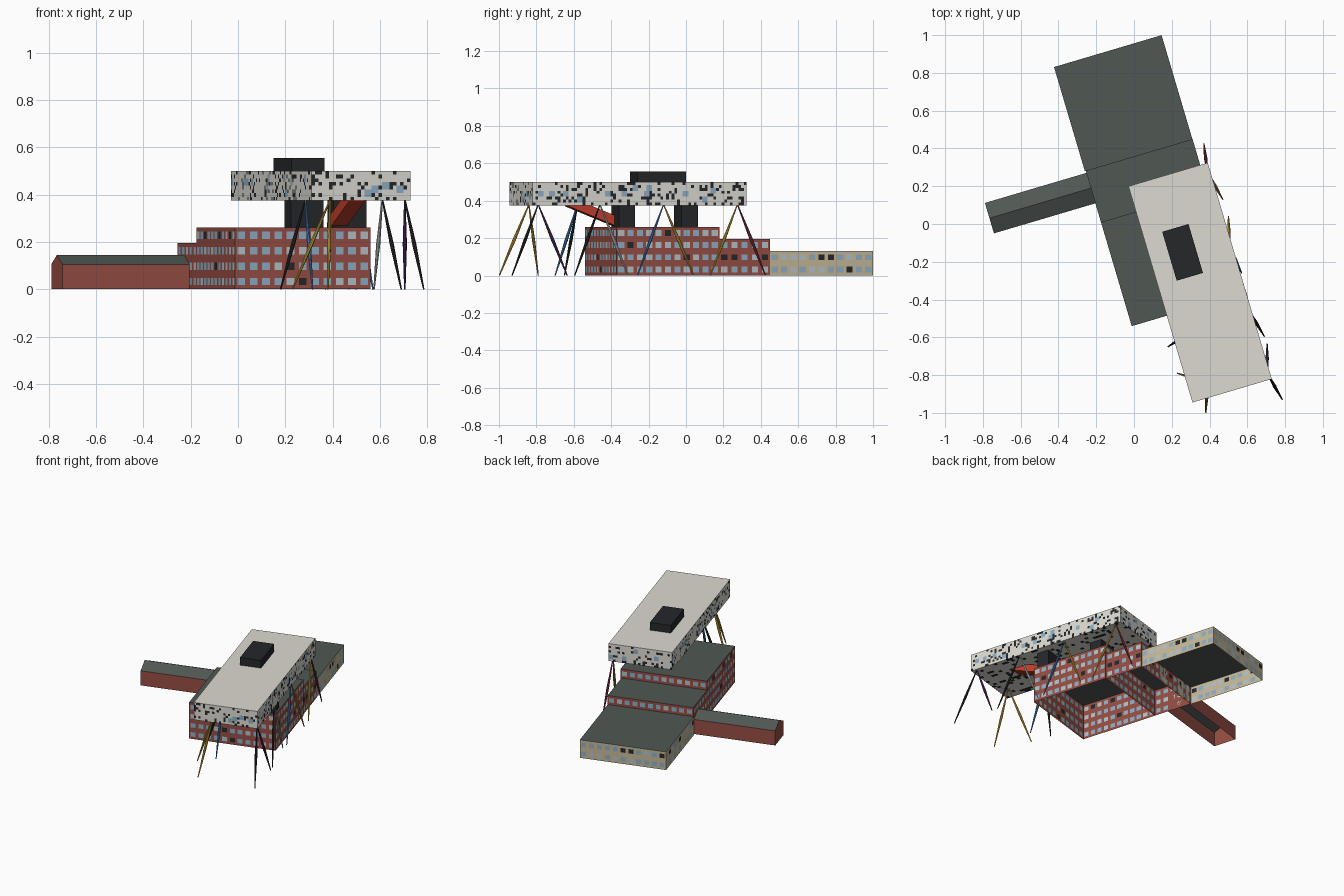
import bpy, bmesh, math, random
from mathutils import Vector, Matrix

if "Cube" in bpy.data.objects:
    bpy.data.objects.remove(bpy.data.objects["Cube"])

random.seed(7)
TURN = Matrix.Rotation(math.radians(16.5), 4, 'Z')   # whole site is turned on plan

COLORS = {
    "brick": (0.30, 0.075, 0.055), "cream": (0.56, 0.48, 0.31), "roof": (0.08, 0.098, 0.088),
    "white": (0.72, 0.70, 0.64), "dark": (0.018, 0.02, 0.023), "glass": (0.27, 0.42, 0.55),
    "pale_glass": (0.45, 0.54, 0.58), "red": (0.55, 0.05, 0.025), "yellow": (0.60, 0.38, 0.04),
    "blue": (0.05, 0.20, 0.48), "purple": (0.09, 0.03, 0.14), "maroon": (0.22, 0.03, 0.05),
    "pale_grey": (0.65, 0.65, 0.65),
}
MATS = {}
for key, rgb in COLORS.items():
    MATS[key] = bpy.data.materials.new(key)
    MATS[key].diffuse_color = (*rgb, 1)


def finish(name, bm, mats, matrix=TURN):
    bmesh.ops.remove_doubles(bm, verts=bm.verts, dist=1e-5)
    me = bpy.data.meshes.new(name)
    bm.to_mesh(me)
    bm.free()
    for m in mats:
        me.materials.append(MATS[m])
    ob = bpy.data.objects.new(name, me)
    ob.matrix_world = matrix
    bpy.context.collection.objects.link(ob)
    return ob


def panel(bm, origin, du, dv, us, vs, pick):
    """Flat sheet cut at us and vs; pick(i, j) gives each cell its colour slot."""
    o, du, dv = Vector(origin), Vector(du), Vector(dv)
    grid = [[bm.verts.new(o + du * u + dv * v) for v in vs] for u in us]
    for i in range(len(us) - 1):
        for j in range(len(vs) - 1):
            f = bm.faces.new((grid[i][j], grid[i + 1][j], grid[i + 1][j + 1], grid[i][j + 1]))
            f.material_index = pick(i, j)


def four_walls(u0, u1, v0, v1):
    """Origin, direction and length of each wall, seen from outside."""
    return [((u0, v0), (1, 0, 0), u1 - u0), ((u1, v0), (0, 1, 0), v1 - v0),
            ((u1, v1), (-1, 0, 0), u1 - u0), ((u0, v1), (0, -1, 0), v1 - v0)]


def window_cuts(length, n, size):
    pitch = length / n
    cuts = [0]
    for k in range(n):
        c = (k + 0.5) * pitch
        cuts += [c - size / 2, c + size / 2]
    return cuts + [length]


def window_block(name, wall, u0, u1, v0, v1, h, rows):
    """Open-bottomed block with rows of windows set in the walls."""
    bm = bmesh.new()
    for (x, y), d, length in four_walls(u0, u1, v0, v1):
        panel(bm, (x, y, 0), d, (0, 0, 1),
              window_cuts(length, round(length / 0.054), 0.034), window_cuts(h, rows, 0.031),
              lambda i, j: random.choices((1, 2, 3), (6, 4, 1))[0] if i % 2 and j % 2 else 0)
    panel(bm, (u0, v0, h), (1, 0, 0), (0, 1, 0), (0, u1 - u0), (0, v1 - v0), lambda i, j: 4)
    finish(name, bm, (wall, "glass", "pale_glass", "dark", "roof"))


def box(name, mat, center, size, tilt=0):
    bm = bmesh.new()
    bmesh.ops.create_cube(bm, size=1, matrix=Matrix.Translation(center)
                          @ Matrix.Rotation(tilt, 4, 'X') @ Matrix.Diagonal((*size, 1)))
    finish(name, bm, (mat,))


def pixels(nu, nv, dark, windows):
    """Random dark cells with scattered two-by-two windows."""
    cells = {(i, j): int(random.random() < dark) for i in range(nu) for j in range(nv)}
    for _ in range(windows):
        a, b = random.randrange(nu - 1), random.randrange(1, nv - 2)
        for i in (a, a + 1):
            for j in (b, b + 1):
                cells[i, j] = 2
    return lambda i, j: cells[i, j]


def steps(length, n):
    return [length * k / n for k in range(n + 1)]


# Stepped blocks on the ground
window_block("main_block", "brick", -0.165, 0.431, -0.515, 0.059, 0.26, 4)
window_block("middle_block", "brick", -0.165, 0.425, 0.059, 0.343, 0.195, 3)
window_block("rear_block", "cream", -0.17, 0.424, 0.343, 0.917, 0.13, 2)

# Gabled side wing
bm = bmesh.new()
profile = [(0.163, 0), (0.163, 0.105), (0.247, 0.145), (0.331, 0.105), (0.331, 0)]
ends = [[bm.verts.new((u, y, z)) for y, z in profile] for u in (-0.725, -0.165)]
for k in range(4):
    f = bm.faces.new((ends[0][k], ends[1][k], ends[1][k + 1], ends[0][k + 1]))
    f.material_index = int(k in (1, 2))
bm.faces.new(ends[0])
bm.faces.new(ends[1][::-1])
bmesh.ops.recalc_face_normals(bm, faces=bm.faces)
finish("side_wing", bm, ("brick", "roof"))

# Raised slab with pixel pattern on walls and underside
U0, U1, V0, V1, Z0, Z1 = 0.0285, 0.4665, -0.994, 0.2, 0.375, 0.5
bm = bmesh.new()
for (x, y), d, length in four_walls(U0, U1, V0, V1):
    n = round(length / 0.0155)
    panel(bm, (x, y, Z0), d, (0, 0, 1), steps(length, n), steps(Z1 - Z0, 8),
          pixels(n, 8, 0.2, n // 6))
panel(bm, (U0, V1, Z0), (1, 0, 0), (0, -1, 0), steps(U1 - U0, 18), steps(V1 - V0, 48),
      pixels(18, 48, 0.18, 0))
panel(bm, (U0, V0, Z1), (1, 0, 0), (0, 1, 0), (0, U1 - U0), (0, V1 - V0), lambda i, j: 0)
finish("raised_slab", bm, ("white", "dark", "glass"))

# Rooftop plant room, lift cores and sloping stair tube
box("rooftop_box", "dark", (0.204, -0.217, 0.527), (0.145, 0.27, 0.056))
box("rear_core", "dark", (0.268, -0.08, 0.318), (0.145, 0.09, 0.118))
box("front_core", "dark", (0.346, -0.452, 0.318), (0.145, 0.09, 0.118))
box("stair_tube", "red", (0.30, -0.60, 0.336), (0.07, 0.31, 0.05), -math.atan2(0.115, 0.29))


# Slanted pencil legs in pairs: shared top, then two feet with colours
def leg(name, mat, top, foot):
    a, b = Vector((*foot, 0)), Vector((*top, 0.38))
    half, r = (b - a).length / 2, 0.009
    bm = bmesh.new()
    for z, r1, r2 in ((0.5, 0.35 * r, r), (1.5, r, 0.35 * r)):
        bmesh.ops.create_cone(bm, cap_ends=False, segments=8, radius1=r1, radius2=r2,
                              depth=half, matrix=Matrix.Translation((0, 0, z * half)))
    finish(name, bm, (mat,),
           Matrix.Translation(a) @ (b - a).to_track_quat('Z', 'Y').to_matrix().to_4x4())


PAIRS = [
    ((0.388, 0.275), ("maroon", (0.37, 0.425)), ("yellow", (0.47, 0.13))),
    ((0.505, -0.12), ("yellow", (0.50, 0.04)), ("blue", (0.57, -0.26))),
    ((0.61, -0.46), ("pale_grey", (0.575, -0.31)), ("dark", (0.69, -0.595))),
    ((0.705, -0.79), ("purple", (0.705, -0.635)), ("dark", (0.785, -0.93))),
    ((0.39, -0.84), ("yellow", (0.38, -0.998)), ("yellow", (0.23, -0.79))),
    ((0.285, -0.58), ("blue", (0.315, -0.70)), ("dark", (0.18, -0.65))),
]
for n, (top, *feet) in enumerate(PAIRS, 1):
    for side, (mat, foot) in zip("ab", feet):
        leg(f"slanted_leg_{n}{side}", mat, top, foot)

for m in bpy.data.materials:
    if m.users and not m.is_grease_pencil:
        m.use_nodes = True
        m.node_tree.nodes["Principled BSDF"].inputs["Base Color"].default_value = m.diffuse_color
